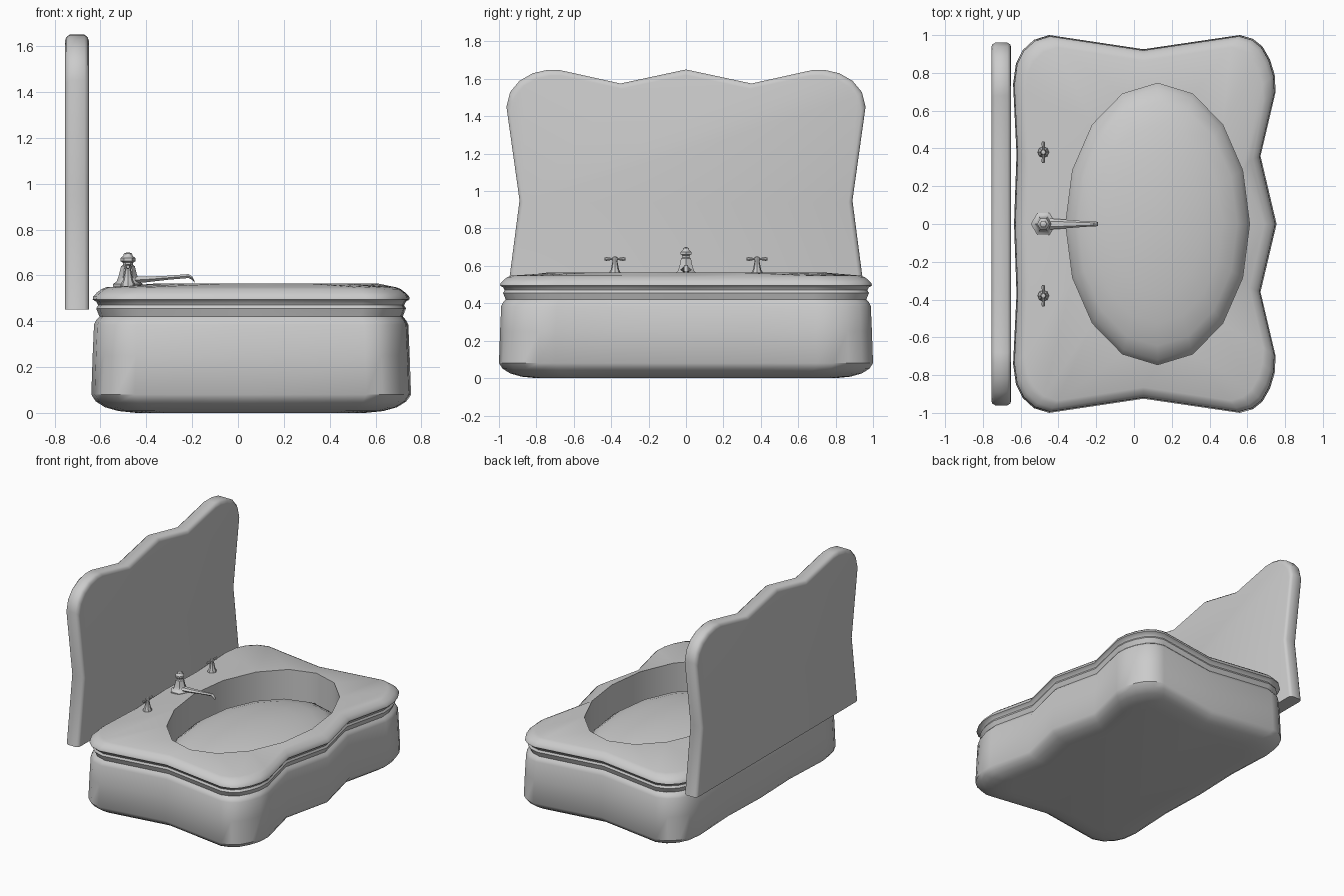
import bpy, bmesh, math
from mathutils import Vector

if "Cube" in bpy.data.objects:
    bpy.data.objects.remove(bpy.data.objects["Cube"])


def finish(bm, name, angle=40):
    bmesh.ops.recalc_face_normals(bm, faces=bm.faces)
    me = bpy.data.meshes.new(name)
    bm.to_mesh(me)
    bm.free()
    ob = bpy.data.objects.new(name, me)
    bpy.context.collection.objects.link(ob)
    bpy.ops.object.select_all(action='DESELECT')
    ob.select_set(True)
    bpy.context.view_layer.objects.active = ob
    bpy.ops.object.shade_smooth_by_angle(angle=math.radians(angle))
    return ob


def add_rings(bm, rings):
    """Skin consecutive rings of equal length; returns the vertex rings."""
    vr = [[bm.verts.new(p) for p in r] for r in rings]
    for a, b in zip(vr, vr[1:]):
        n = len(a)
        for i in range(n):
            bm.faces.new((a[i], a[(i + 1) % n], b[(i + 1) % n], b[i]))
    return vr


def zip_rings(bm, a, b, cx):
    """Join two rings of different length, both starting at angle 0."""
    def angles(r):
        return [math.atan2(v.co.y, v.co.x - cx) % math.tau for v in r] + [math.tau]
    aa, ab = angles(a), angles(b)
    i = j = 0
    while i < len(a) or j < len(b):
        va, vb = a[i % len(a)], b[j % len(b)]
        if j >= len(b) or (i < len(a) and aa[i + 1] <= ab[j + 1]):
            i += 1
            bm.faces.new((va, a[i % len(a)], vb))
        else:
            j += 1
            bm.faces.new((va, b[j % len(b)], vb))


def solid(name, rings, angle=40):
    bm = bmesh.new()
    vr = add_rings(bm, rings)
    bm.faces.new(vr[0])
    bm.faces.new(vr[-1])
    return finish(bm, name, angle)


def lathe(name, x, y, profile, sides):
    rings = [[(x + r * math.cos(math.tau * k / sides),
               y + r * math.sin(math.tau * k / sides), z)
              for k in range(sides)] for r, z in profile]
    return solid(name, rings)


# Basin body: scalloped outline swept up a side profile
half = [(0.755, 0), (0.67, 0.36), (0.75, 0.70), (0.745, 0.79), (0.72, 0.87),
        (0.68, 0.94), (0.63, 0.98), (0.56, 1.0), (0.05, 0.925), (-0.45, 1.0),
        (-0.53, 0.975), (-0.59, 0.92), (-0.625, 0.85), (-0.64, 0.74),
        (-0.622, 0.37), (-0.635, 0)]
outline = half + [(x, -y) for x, y in half[-2:0:-1]]
CX = 0.05


def section(d, z):
    return [(CX + (x - CX) * (1 - d / 0.7), y * (1 - d), z) for x, y in outline]


side = [(0.20, 0.0), (0.12, 0.008), (0.06, 0.025), (0.02, 0.05), (0.0, 0.08),
        (0.006, 0.25), (0.012, 0.385), (0.022, 0.405), (0.036, 0.42),
        (0.03, 0.435), (0.022, 0.455), (0.03, 0.47), (0.022, 0.485),
        (0.006, 0.495), (0.008, 0.507), (0.025, 0.525), (0.045, 0.54),
        (0.065, 0.548)]
bm = bmesh.new()
body = add_rings(bm, [section(d, z) for d, z in side])
bm.faces.new(body[0])

# Oval bowl opening: straight wall down to a softly crowned floor
BX, RX, RY, N = 0.125, 0.487, 0.745, 16


def oval(s, z):
    return [(BX + RX * s * math.cos(math.tau * k / N),
             RY * s * math.sin(math.tau * k / N), z) for k in range(N)]


floor = [(math.cos(t), 0.31 + 0.155 * math.sin(t))
         for t in (math.radians(a) for a in (0, 15, 30, 45, 60, 75))]
bowl = add_rings(bm, [oval(1, 0.564)] + [oval(s, z) for s, z in floor])
apex = bm.verts.new((BX, 0, 0.465))
for k in range(N):
    bm.faces.new((bowl[-1][k], bowl[-1][(k + 1) % N], apex))
zip_rings(bm, body[-1], bowl[0], BX)
finish(bm, "basin")

# Scalloped back panel
right = [(0, 1.65), (0.35, 1.575), (0.68, 1.648), (0.74, 1.648), (0.82, 1.63),
         (0.89, 1.59), (0.94, 1.53), (0.96, 1.45), (0.89, 0.95), (0.955, 0.45)]
panel = right + [(-y, z) for y, z in right[:0:-1]]


def panel_ring(x, s):
    return [(x, y * (1 - s), z - s * (z - 0.45)) for y, z in panel]


solid("back_panel", [panel_ring(-0.755, 0.025), panel_ring(-0.75, 0.01),
                     panel_ring(-0.735, 0), panel_ring(-0.67, 0),
                     panel_ring(-0.655, 0.01), panel_ring(-0.65, 0.025)], 50)

# Faucet column with knob
lathe("faucet_column", -0.48, 0,
      [(0.066, 0.54), (0.066, 0.562), (0.05, 0.572), (0.04, 0.60), (0.03, 0.64),
       (0.022, 0.645), (0.022, 0.655), (0.033, 0.662), (0.033, 0.675),
       (0.02, 0.685), (0.018, 0.695), (0.006, 0.70)], 6)

# Spout: tapering six-sided section (x, z, half width, half height)
path = [(-0.49, 0.578, 0.032, 0.018), (-0.40, 0.582, 0.026, 0.014),
        (-0.30, 0.59, 0.018, 0.010), (-0.215, 0.597, 0.012, 0.010),
        (-0.198, 0.586, 0.012, 0.008), (-0.19, 0.572, 0.010, 0.004)]
solid("faucet_spout", [[(x, w * math.cos(math.tau * k / 6),
                         z + h * math.sin(math.tau * k / 6))
                        for k in range(6)] for x, z, w, h in path])

# Tap handles: tapered stem and cross bar
for sign, tag in ((1, "left"), (-1, "right")):
    y0 = sign * 0.38
    lathe("tap_stem_" + tag, -0.48, y0,
          [(0.03, 0.54), (0.03, 0.565), (0.022, 0.58), (0.013, 0.625),
           (0.016, 0.635), (0.012, 0.648), (0.004, 0.65)], 8)
    bar = [(-0.056, 0.007), (-0.045, 0.010), (-0.02, 0.006), (0.02, 0.006),
           (0.045, 0.010), (0.056, 0.007)]
    solid("tap_bar_" + tag, [[(-0.48 + r * math.cos(math.tau * k / 8), y0 + d,
                               0.637 + r * math.sin(math.tau * k / 8))
                              for k in range(8)] for d, r in bar])
